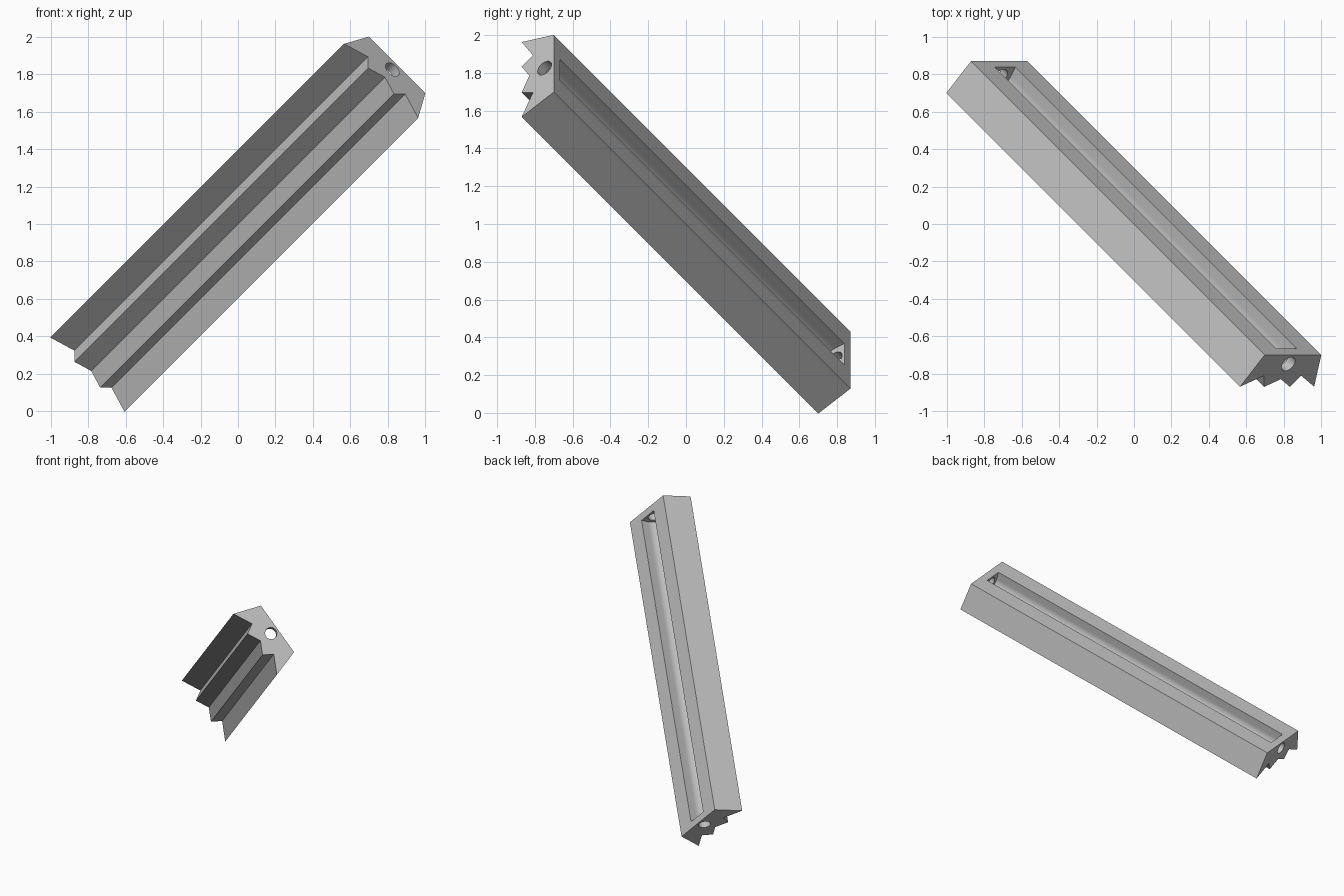
import bpy
import bmesh
import math
from mathutils import Matrix, Vector

if "Cube" in bpy.data.objects:
    bpy.data.objects.remove(bpy.data.objects["Cube"])

# Bar frame: across, outward (back face), along the length
across = Vector((1, 0, -1)).normalized()
outward = Vector((1, 2, 1)).normalized()
along = Vector((1, -1, 1)).normalized()
LENGTH = 2.72
origin = across * -0.7071 + outward * 0.531 + along * -0.757
frame = Matrix.Translation(origin) @ Matrix((across, outward, along)).transposed().to_4x4()

grey = bpy.data.materials.new("light_grey")
grey.diffuse_color = (0.52, 0.52, 0.52, 1)
grey.use_nodes = True
grey.node_tree.nodes["Principled BSDF"].inputs["Base Color"].default_value = grey.diffuse_color


def extrude_profile(name, points, start, end):
    """Prism from a 2D outline, placed in the bar frame."""
    bm = bmesh.new()
    face = bm.faces.new([bm.verts.new((x, y, start)) for x, y in points])
    res = bmesh.ops.extrude_face_region(bm, geom=[face])
    verts = [g for g in res["geom"] if isinstance(g, bmesh.types.BMVert)]
    bmesh.ops.translate(bm, verts=verts, vec=(0, 0, end - start))
    bmesh.ops.recalc_face_normals(bm, faces=bm.faces)
    mesh = bpy.data.meshes.new(name)
    bm.to_mesh(mesh)
    bm.free()
    mesh.transform(frame)
    mesh.materials.append(grey)
    obj = bpy.data.objects.new(name, mesh)
    bpy.context.collection.objects.link(obj)
    return obj


def arc(radius, cy, a0, a1, n):
    return [(radius * math.cos(a0 + (a1 - a0) * i / n),
             cy + radius * math.sin(a0 + (a1 - a0) * i / n)) for i in range(n + 1)]


# Bar body: flat back, slanted sides, toothed front
half = [(0.214, 0), (0.28, -0.208), (0.14, -0.136), (0.097, -0.209)]
outline = half + [(0, -0.159)] + [(-x, y) for x, y in reversed(half)]
bar = extrude_profile("toothed_bar", outline, 0, LENGTH)

# Round-bottomed slot in the back, and a hole through both ends
slot = [(0.078, 0.05)] + arc(0.078, -0.06, 0, -math.pi, 24) + [(-0.078, 0.05)]
cutters = [
    extrude_profile("slot_cutter", slot, 0.055, LENGTH - 0.057),
    extrude_profile("hole_cutter", arc(0.045, -0.06, 0, math.tau, 32)[:-1],
                    -0.1, LENGTH + 0.1),
]
bpy.context.view_layer.objects.active = bar
bar.select_set(True)
for cutter in cutters:
    cutter.hide_render = True
    mod = bar.modifiers.new(cutter.name, 'BOOLEAN')
    mod.operation = 'DIFFERENCE'
    mod.solver = 'EXACT'
    mod.object = cutter
    bpy.ops.object.modifier_apply(modifier=mod.name)
    bpy.data.objects.remove(cutter)

bpy.ops.object.shade_smooth_by_angle(angle=math.radians(30))
